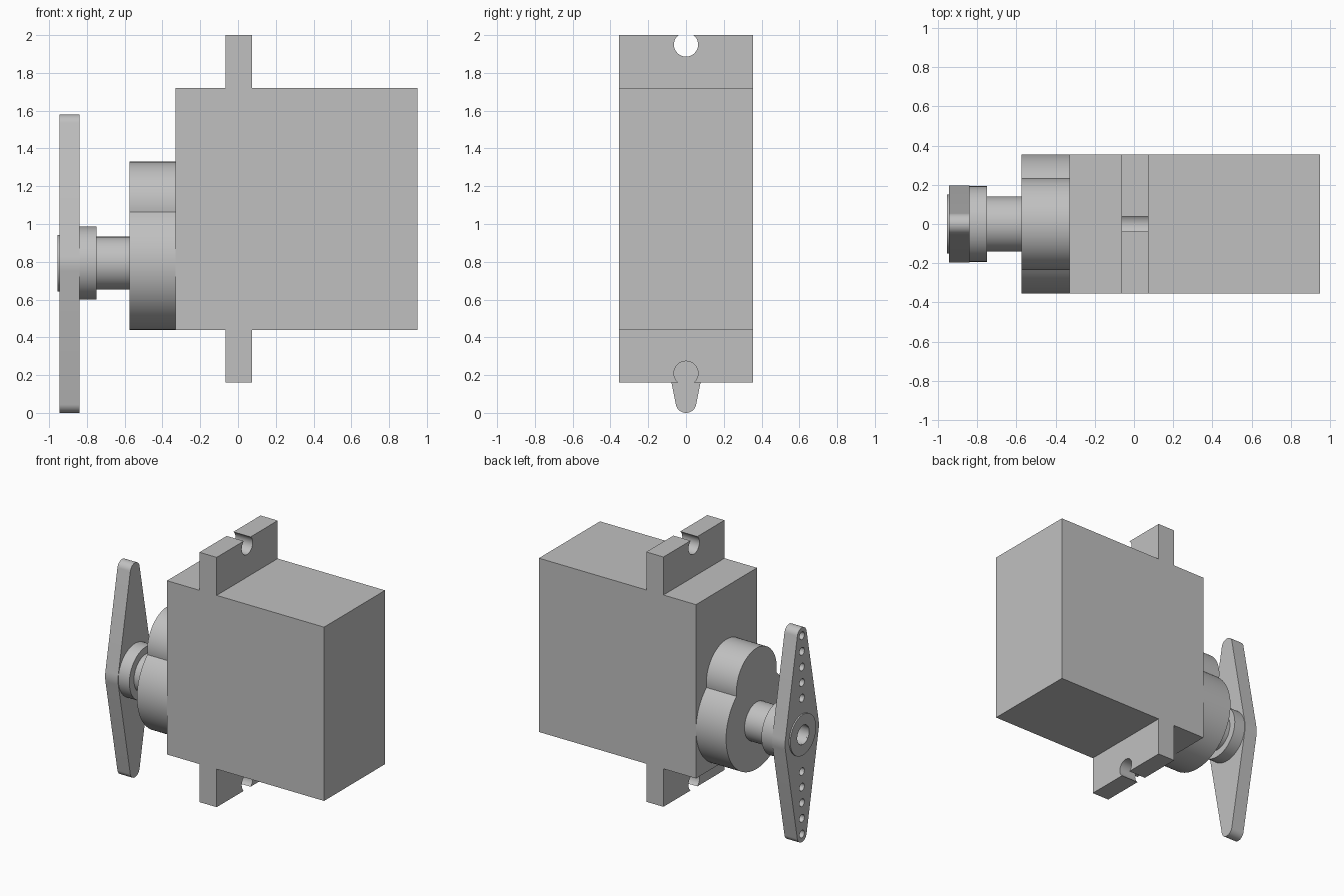
import bpy
import bmesh
from math import pi, sin, cos, asin, acos, atan2, radians
from mathutils import Vector

if "Cube" in bpy.data.objects:
    bpy.data.objects.remove(bpy.data.objects["Cube"])

grey = bpy.data.materials.new("plain_grey")
grey.use_nodes = True
grey.diffuse_color = (0.53, 0.53, 0.53, 1)
grey.node_tree.nodes["Principled BSDF"].inputs["Base Color"].default_value = grey.diffuse_color

AXIS_Z = 0.793   # height of the output shaft
HORN_X = (-0.945, -0.84)


def finish(name, bm):
    """Turn a bmesh into a grey object."""
    bmesh.ops.recalc_face_normals(bm, faces=bm.faces)
    mesh = bpy.data.meshes.new(name)
    bm.to_mesh(mesh)
    bm.free()
    mesh.materials.append(grey)
    obj = bpy.data.objects.new(name, mesh)
    bpy.context.collection.objects.link(obj)
    return obj


def add_prism(bm, points, offset):
    """Extrude a planar outline along an offset."""
    face = bm.faces.new([bm.verts.new(p) for p in points])
    new = bmesh.ops.extrude_face_region(bm, geom=[face], use_keep_orig=True)["geom"]
    verts = [g for g in new if isinstance(g, bmesh.types.BMVert)]
    bmesh.ops.translate(bm, verts=verts, vec=offset)


def prism(name, points, offset):
    bm = bmesh.new()
    add_prism(bm, points, offset)
    return finish(name, bm)


def arc(x, z, radius, start, end, steps):
    """Points on an arc in the YZ plane, angles measured from +y."""
    angles = [start + (end - start) * i / steps for i in range(steps + 1)]
    return [(x, radius * cos(a), z + radius * sin(a)) for a in angles]


def drill(obj, x0, x1, holes):
    """Cut round holes along x; each hole is (z, radius)."""
    bm = bmesh.new()
    for z, radius in holes:
        add_prism(bm, arc(x0, z, radius, 0, 2 * pi, 32)[:-1], (x1 - x0, 0, 0))
    cutter = finish("hole_cutter", bm)
    cutter.hide_render = True
    mod = obj.modifiers.new("holes", "BOOLEAN")
    mod.operation = "DIFFERENCE"
    mod.solver = "EXACT"
    mod.object = cutter
    bpy.context.view_layer.objects.active = obj
    bpy.ops.object.modifier_apply(modifier=mod.name)
    bpy.data.objects.remove(cutter)


def lathe(name, profile, closed=False):
    """Revolve (x, radius) points about the shaft axis."""
    bm = bmesh.new()
    verts = [bm.verts.new((x, 0, AXIS_Z + r)) for x, r in profile]
    pairs = list(zip(verts, verts[1:]))
    if closed:
        pairs.append((verts[-1], verts[0]))
    edges = [bm.edges.new(p) for p in pairs]
    bmesh.ops.spin(bm, geom=verts + edges, cent=(0, 0, AXIS_Z), axis=(1, 0, 0),
                   angle=2 * pi, steps=64, use_duplicate=False)
    bmesh.ops.remove_doubles(bm, verts=bm.verts, dist=0.0001)
    return finish(name, bm)


# Case with its two mounting tabs, as one cross-shaped profile
case_profile = [(-0.33, 0.44), (-0.065, 0.44), (-0.065, 0.16), (0.075, 0.16),
                (0.075, 0.44), (0.95, 0.44), (0.95, 1.72), (0.075, 1.72),
                (0.075, 2.0), (-0.065, 2.0), (-0.065, 1.72), (-0.33, 1.72)]
case = prism("case_with_tabs", [(x, -0.355, z) for x, z in case_profile], (0, 0.71, 0))
drill(case, -0.2, 0.2, [(1.95, 0.064), (0.21, 0.064)])

# Gear housing: a large round and a smaller one merged above it
R, r, rise = 0.355, 0.235, 0.3
meet = (rise ** 2 + R ** 2 - r ** 2) / (2 * rise)
big = asin(meet / R)
small = atan2(meet - rise, R * cos(big))
housing = prism("gear_housing",
                arc(-0.575, 0.795 + rise, r, small, pi - small, 48)
                + arc(-0.575, 0.795, R, pi - big, 2 * pi + big, 72)[1:-1],
                (0.245, 0, 0))

# Output shaft and hub
shaft = lathe("output_shaft", [(-0.575, 0), (-0.575, 0.14), (-0.75, 0.14),
                               (-0.75, 0.193), (-0.84, 0.193), (-0.84, 0)])

# Horn: tapered arms tangent to a wide middle and round tips
middle, tip, reach = 0.197, 0.055, 0.735
slope = asin((middle - tip) / reach)
cz = 0.79
outline = (arc(HORN_X[0], cz + reach, tip, slope, pi - slope, 24)
           + arc(HORN_X[0], cz, middle, pi - slope, pi + slope, 8)
           + arc(HORN_X[0], cz - reach, tip, pi + slope, 2 * pi - slope, 24)
           + arc(HORN_X[0], cz, middle, -slope, slope, 8))
horn = prism("control_horn", outline, (HORN_X[1] - HORN_X[0], 0, 0))
arm_holes = [(cz + side * (0.27 + 0.115 * i), 0.028) for side in (-1, 1) for i in range(5)]
drill(horn, -1.0, -0.8401, arm_holes + [(AXIS_Z, 0.07)])

# Raised lip around the screw recess
lip = lathe("horn_lip", [(-0.945, 0.07), (-0.945, 0.15),
                         (-0.955, 0.15), (-0.955, 0.07)], closed=True)

# Smooth the round walls, keep the edges crisp
bpy.ops.object.select_all(action="DESELECT")
for obj in (case, housing, shaft, horn, lip):
    obj.select_set(True)
bpy.context.view_layer.objects.active = case
bpy.ops.object.shade_smooth_by_angle(angle=radians(30))
